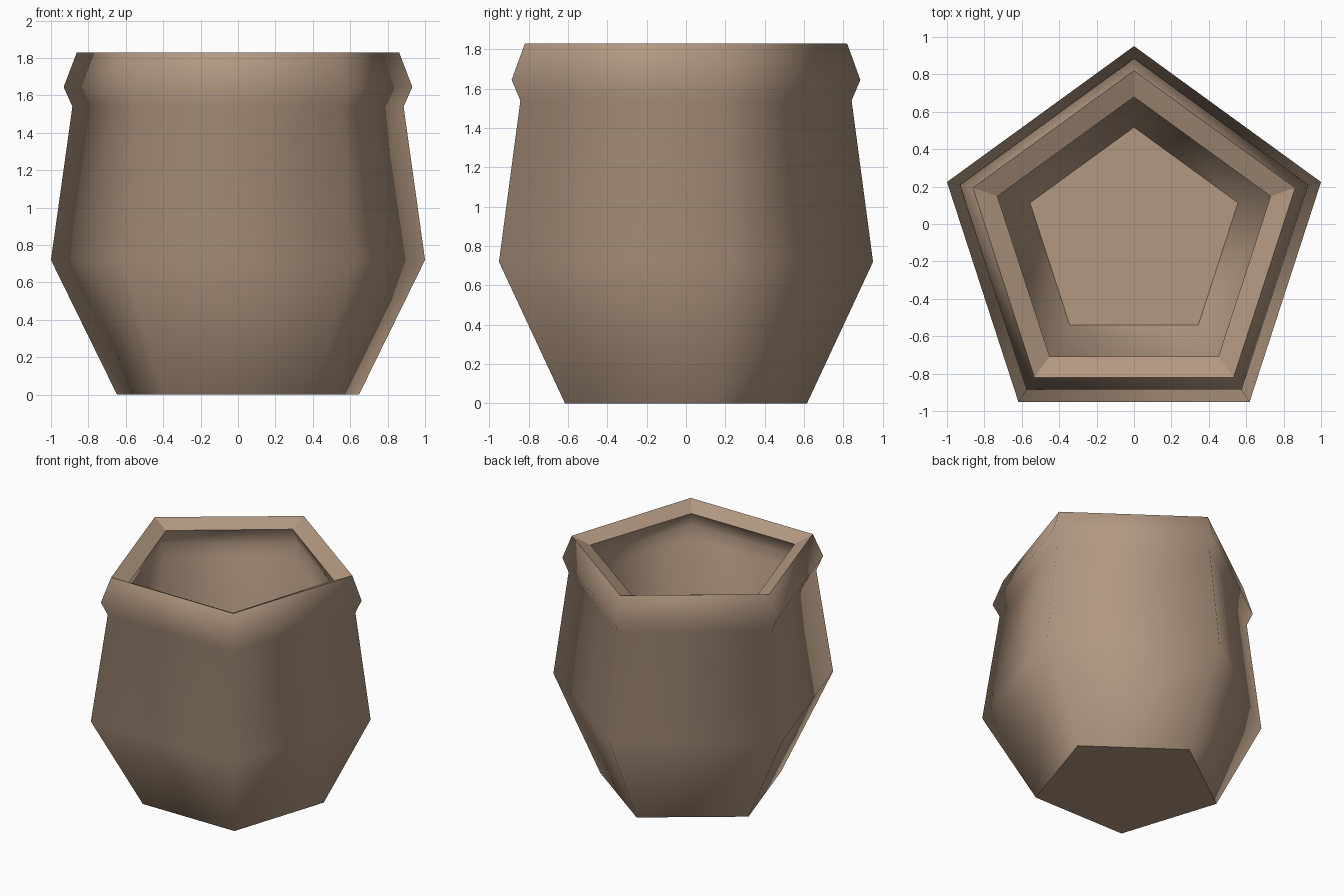
import bpy
import bmesh
from math import cos, sin, tau

if "Cube" in bpy.data.objects:
    bpy.data.objects.remove(bpy.data.objects["Cube"], do_unlink=True)

SIDES = 5
WALL = 0.149
# Outer profile: (corner radius, height) from the base to the rim
PROFILE = [(0.68, 0), (1.0515, 0.72), (0.931, 1.54), (0.98, 1.645), (0.906, 1.83)]

clay = bpy.data.materials.new("tan_clay")
clay.use_nodes = True
color = (0.445, 0.314, 0.22, 1)
clay.diffuse_color = color
bsdf = clay.node_tree.nodes["Principled BSDF"]
bsdf.inputs["Base Color"].default_value = color
bsdf.inputs["Roughness"].default_value = 0.9


def ring(bm, radius, z):
    """Pentagon with one corner at the back, centred by its bounding box."""
    shift = radius * (1 + cos(tau * 2 / SIDES)) / 2
    return [bm.verts.new((-radius * sin(tau * i / SIDES),
                          radius * cos(tau * i / SIDES) + shift - radius * 0.441, z))
            for i in range(SIDES)]


def center_ring(verts):
    """Centre a ring front to back."""
    ys = [v.co.y for v in verts]
    middle = (min(ys) + max(ys)) / 2
    for v in verts:
        v.co.y -= middle


# Outer shell with a closed base and an open mouth
bm = bmesh.new()
rings = [ring(bm, r, z) for r, z in PROFILE]
for verts in rings:
    center_ring(verts)
for low, high in zip(rings, rings[1:]):
    for i in range(SIDES):
        j = (i + 1) % SIDES
        bm.faces.new((low[i], low[j], high[j], high[i]))
bm.faces.new(list(reversed(rings[0])))
bmesh.ops.recalc_face_normals(bm, faces=bm.faces)

mesh = bpy.data.meshes.new("pot")
bm.to_mesh(mesh)
bm.free()
mesh.materials.append(clay)
pot = bpy.data.objects.new("pot", mesh)
bpy.context.collection.objects.link(pot)

# Wall thickness, inside the outer shell
solid = pot.modifiers.new("wall", "SOLIDIFY")
solid.thickness = WALL
solid.offset = -1
bpy.context.view_layer.objects.active = pot
pot.select_set(True)
bpy.ops.object.modifier_apply(modifier=solid.name)

# Smooth walls; flat base, floor and rim with sharp borders
for face in pot.data.polygons:
    face.use_smooth = abs(face.normal.z) < 0.75
